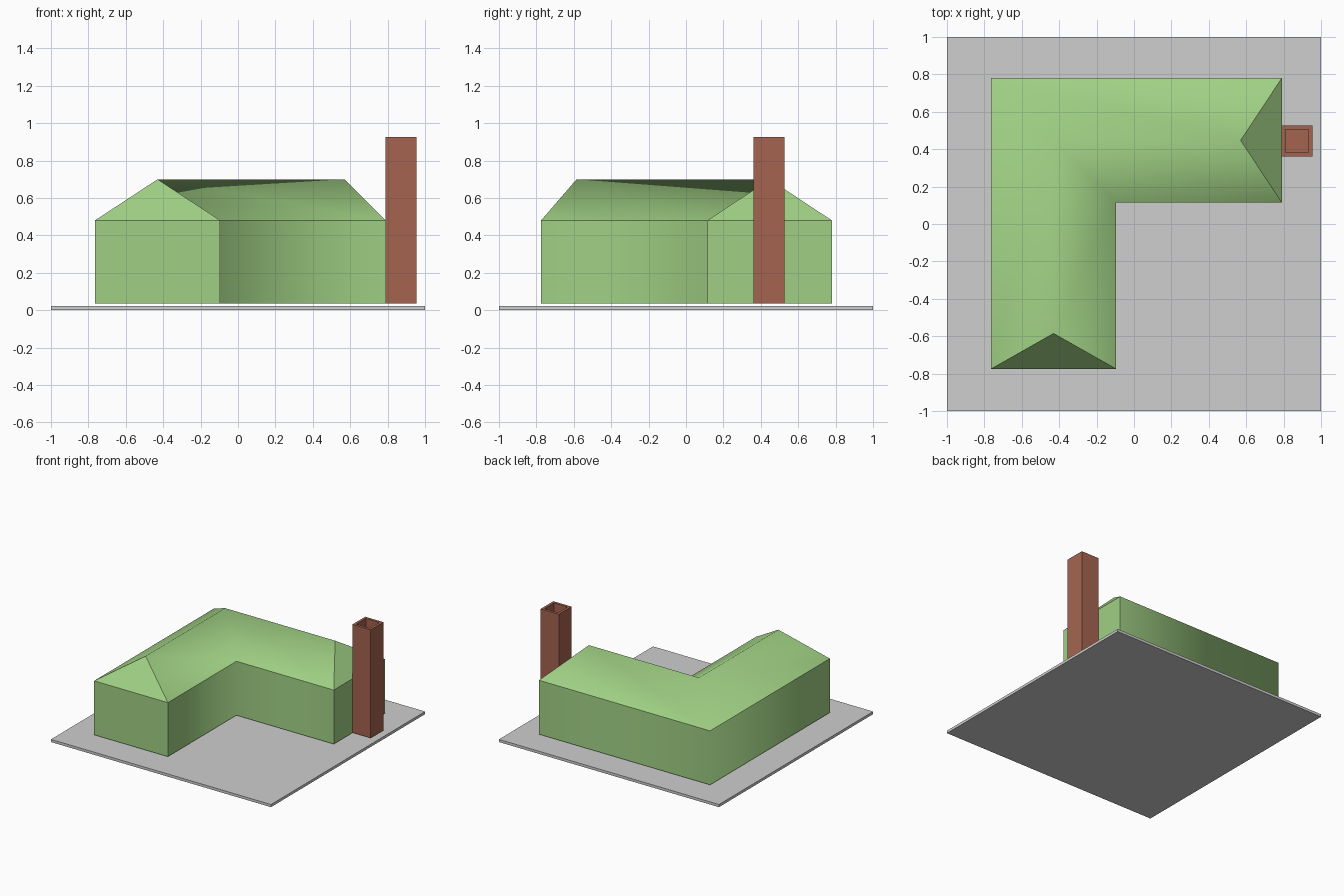
import bpy, bmesh

if "Cube" in bpy.data.objects:
    bpy.data.objects.remove(bpy.data.objects["Cube"])


def material(name, rgb):
    m = bpy.data.materials.new(name)
    m.diffuse_color = (*rgb, 1)
    m.use_nodes = True
    m.node_tree.nodes["Principled BSDF"].inputs["Base Color"].default_value = m.diffuse_color
    return m


GREEN = material("leaf green", (0.352, 0.631, 0.231))
BRICK = material("brick brown", (0.376, 0.127, 0.08))
GREY = material("light grey", (0.62, 0.62, 0.62))


def finish(bm, name, mat):
    bmesh.ops.recalc_face_normals(bm, faces=bm.faces[:])
    mesh = bpy.data.meshes.new(name)
    bm.to_mesh(mesh)
    bm.free()
    mesh.materials.append(mat)
    ob = bpy.data.objects.new(name, mesh)
    bpy.context.collection.objects.link(ob)
    return ob


def box(x0, x1, y0, y1, z0, z1):
    bm = bmesh.new()
    bmesh.ops.create_cube(bm, size=1)
    for v in bm.verts:
        v.co = (x1 if v.co.x > 0 else x0,
                y1 if v.co.y > 0 else y0,
                z1 if v.co.z > 0 else z0)
    return bm


# Ground plate
finish(box(-1, 1, -1, 1, 0, 0.022), "ground_plate", GREY)

# L-shaped house: a pitched section swept front -> corner -> right end
Z_FLOOR, Z_EAVE, Z_RIDGE = 0.036, 0.48, 0.70
outer = [(-0.765, -0.775), (-0.765, 0.78), (0.79, 0.78)]
inner = [(-0.095, -0.775), (-0.095, 0.115), (0.79, 0.115)]
ridge = [(-0.43, -0.585), (-0.43, 0.447), (0.57, 0.447)]
bm = bmesh.new()
sections = []
for o, r, i in zip(outer, ridge, inner):
    pts = [(*o, Z_FLOOR), (*o, Z_EAVE), (*r, Z_RIDGE), (*i, Z_EAVE), (*i, Z_FLOOR)]
    sections.append([bm.verts.new(p) for p in pts])
for a, b in zip(sections, sections[1:]):
    for k in range(5):
        n = (k + 1) % 5
        bm.faces.new((a[k], b[k], b[n], a[n]))
# hipped ends: wall plus triangular roof face
for s in (sections[0], sections[2]):
    bm.faces.new((s[0], s[1], s[3], s[4]))
    bm.faces.new((s[1], s[2], s[3]))
# smooth along the sweep and over the ridge, sharp at eaves, floor and ends
ends = {v for s in (sections[0], sections[2]) for v in s}
for f in bm.faces:
    f.smooth = True
for e in bm.edges:
    a, b = e.verts
    level = abs(a.co.z - b.co.z) < 1e-4
    at_end = any(a in s and b in s for s in (sections[0], sections[2]))
    e.smooth = not (at_end or (level and a.co.z < 0.6))
finish(bm, "house", GREEN)

# Chimney with a hollow flue
bm = box(0.788, 0.954, 0.36, 0.526, 0.036, 0.925)
bm.faces.ensure_lookup_table()
top = max(bm.faces, key=lambda f: f.calc_center_median().z)
bmesh.ops.inset_region(bm, faces=[top], thickness=0.03)
flue = bmesh.ops.extrude_discrete_faces(bm, faces=[top])["faces"][0]
bmesh.ops.translate(bm, verts=flue.verts[:], vec=(0, 0, -0.2))
finish(bm, "chimney", BRICK)
